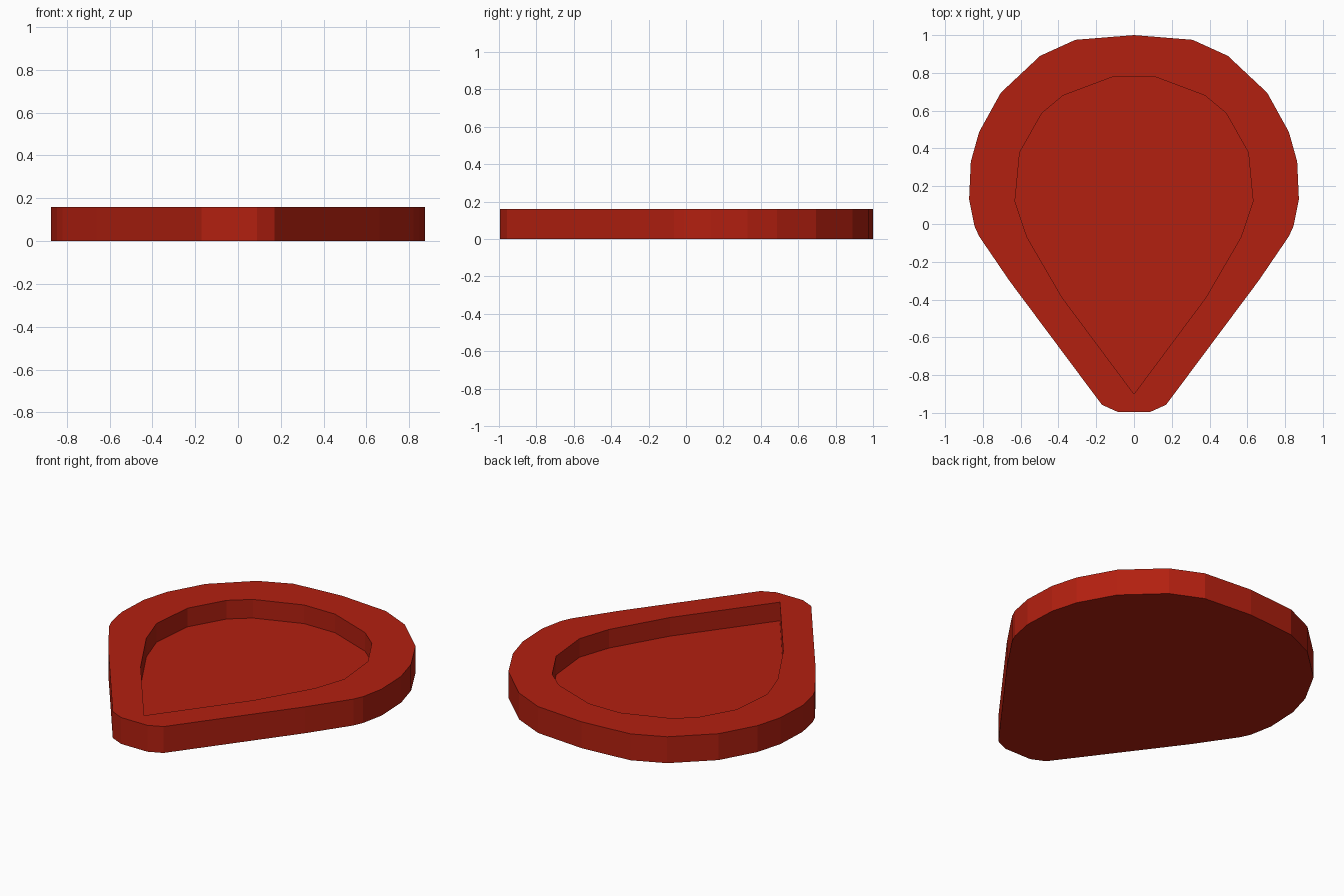
import bpy, bmesh

if "Cube" in bpy.data.objects:
    bpy.data.objects.remove(bpy.data.objects["Cube"])

HEIGHT, FLOOR = 0.16, 0.047

# Right halves of the teardrop outlines, from back to front
OUTER = [(0, 1), (0.31, 0.975), (0.497, 0.89), (0.705, 0.695), (0.82, 0.487),
         (0.864, 0.33), (0.873, 0.13), (0.845, -0.01), (0.82, -0.065),
         (0.66, -0.30), (0.17, -0.957), (0.088, -0.994)]
INNER = [(0.104, 0.782), (0.376, 0.68), (0.487, 0.587), (0.605, 0.38),
         (0.63, 0.12), (0.566, -0.07), (0.38, -0.39), (0, -0.9)]


def mirrored(half):
    return half + [(-x, y) for x, y in reversed(half) if x > 0]


def ring(bm, points, z):
    return [bm.verts.new((x, y, z)) for x, y in points]


def pairs(loop):
    return list(zip(loop, loop[1:] + loop[:1]))


def wall(bm, low, high):
    for (a, b), (c, d) in zip(pairs(low), pairs(high)):
        bm.faces.new((a, b, d, c))


bm = bmesh.new()
outer, inner = mirrored(OUTER), mirrored(INNER)
bottom, top = ring(bm, outer, 0), ring(bm, outer, HEIGHT)
floor, lip = ring(bm, inner, FLOOR), ring(bm, inner, HEIGHT)

# Outer wall, recess wall, underside and recess floor
wall(bm, bottom, top)
wall(bm, floor, lip)
bm.faces.new(bottom)
bm.faces.new(floor)

# Flat rim between the two outlines
rim_edges = [bm.edges.get(p) for loop in (top, lip) for p in pairs(loop)]
bmesh.ops.triangle_fill(bm, edges=rim_edges, use_beauty=True, normal=(0, 0, 1))
bmesh.ops.recalc_face_normals(bm, faces=bm.faces)

mesh = bpy.data.meshes.new("teardrop_tray")
bm.to_mesh(mesh)
bm.free()
tray = bpy.data.objects.new("teardrop_tray", mesh)
bpy.context.collection.objects.link(tray)

red = bpy.data.materials.new("red")
red.diffuse_color = (0.45, 0.014, 0.005, 1)
red.use_nodes = True
red.node_tree.nodes["Principled BSDF"].inputs["Base Color"].default_value = red.diffuse_color
mesh.materials.append(red)
